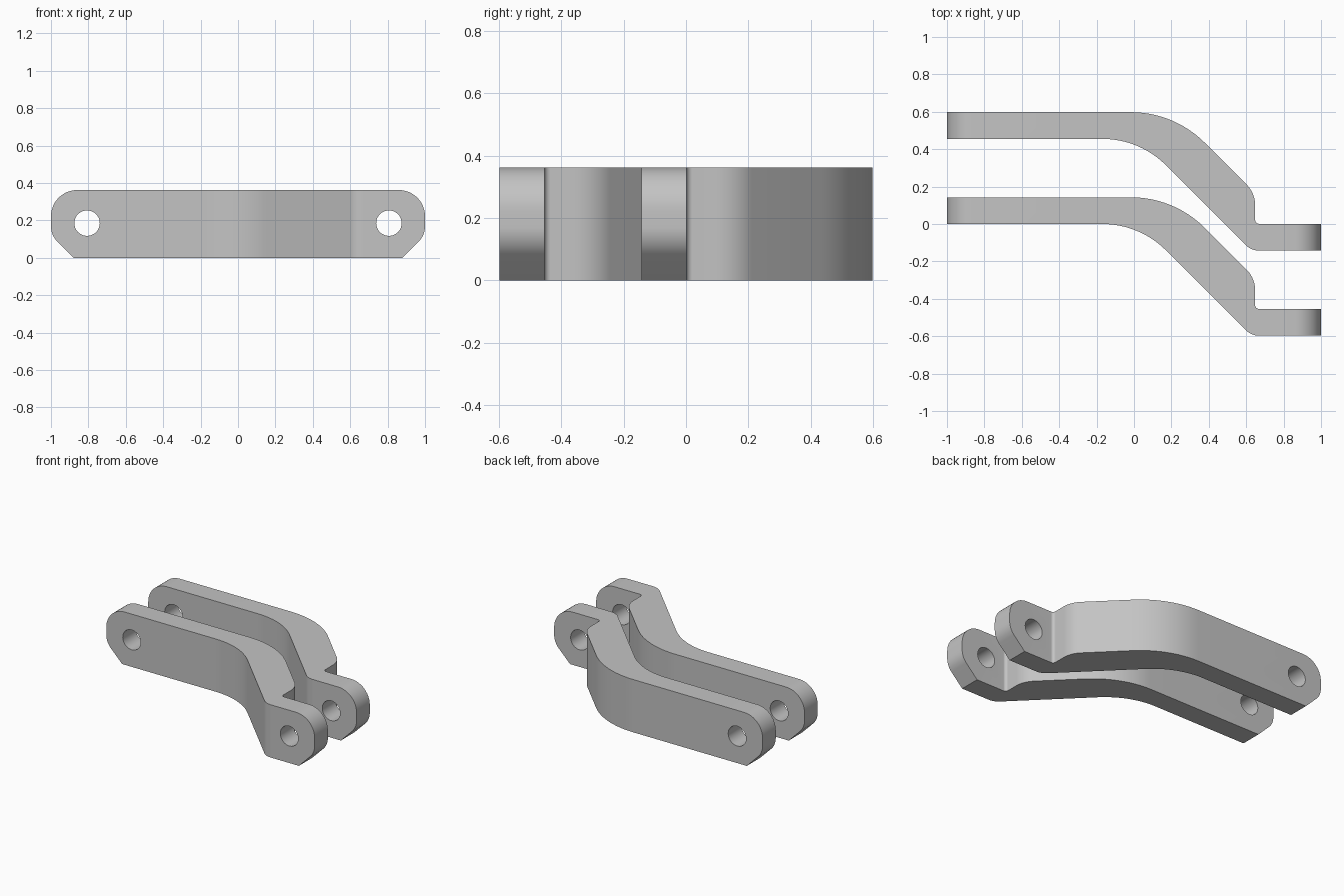
import bpy, bmesh, math
from mathutils import Vector, Matrix

cube = bpy.data.objects.get("Cube")
if cube:
    bpy.data.objects.remove(cube, do_unlink=True)

steel = bpy.data.materials.new("grey_metal")
steel.use_nodes = True
steel.diffuse_color = (0.55, 0.55, 0.55, 1)
steel.node_tree.nodes["Principled BSDF"].inputs["Base Color"].default_value = (0.55, 0.55, 0.55, 1)

HEIGHT, THICK, GAP, DROP = 0.362, 0.143, 0.455, -0.597


def rounded(corners, steps=12):
    """Round each (x, y, radius) corner of a closed outline with a tangent arc."""
    out = []
    for i, (x, y, r) in enumerate(corners):
        p = Vector((x, y))
        if not r:
            out.append(p)
            continue
        a = (Vector(corners[i - 1][:2]) - p).normalized()
        b = (Vector(corners[(i + 1) % len(corners)][:2]) - p).normalized()
        half = a.angle(b) / 2
        centre = p + (a + b).normalized() * r / math.sin(half)
        start = p + a * r / math.tan(half) - centre
        sweep = math.pi - 2 * half
        turn = -sweep if a.x * b.y - a.y * b.x > 0 else sweep
        for k in range(steps + 1):
            out.append(centre + Matrix.Rotation(turn * k / steps, 2) @ start)
    return out


def prism(name, outline, to_3d, depth):
    """Extrude a flat outline along the given vector."""
    bm = bmesh.new()
    face = bm.faces.new([bm.verts.new(to_3d(p)) for p in outline])
    ext = bmesh.ops.extrude_face_region(bm, geom=[face])
    moved = [g for g in ext["geom"] if isinstance(g, bmesh.types.BMVert)]
    bmesh.ops.translate(bm, verts=moved, vec=depth)
    bmesh.ops.recalc_face_normals(bm, faces=bm.faces)
    return finish(bm, name)


def finish(bm, name):
    mesh = bpy.data.meshes.new(name)
    bm.to_mesh(mesh)
    bm.free()
    obj = bpy.data.objects.new(name, mesh)
    bpy.context.collection.objects.link(obj)
    return obj


# Offset bar seen from above, over-long so the side outline trims it
back_step = DROP + THICK
bar = prism("front_bracket", rounded([
    (-1.1, 0, 0), (-1.1, THICK, 0), (0.215, THICK, 0.56),
    (0.648, THICK + 0.215 - 0.648, 0.16), (0.648, back_step, 0.02),
    (1.1, back_step, 0), (1.1, DROP, 0), (0.03 - DROP, DROP, 0.1), (0.03, 0, 0.48),
]), lambda p: (p.x, p.y, -0.1), (0, 0, 0.6))
bar.data.materials.append(steel)

# Side outline: rounded upper ends, chamfered lower ends
half_side = [(0.88, 0, 0), (1, 0.12, 0.12), (1, HEIGHT, 0.14)]
side = prism("side_trim", rounded(half_side + [(-x, z, r) for x, z, r in reversed(half_side)]),
             lambda p: (p.x, -1, p.y), (0, 2, 0))

# Bolt holes at both ends
bm = bmesh.new()
for x in (-0.807, 0.807):
    bmesh.ops.create_cone(bm, cap_ends=True, segments=40, radius1=0.068, radius2=0.068, depth=2,
                          matrix=Matrix.Translation((x, 0, 0.185)) @ Matrix.Rotation(math.pi / 2, 4, "X"))
holes = finish(bm, "bolt_holes")

for cutter, operation in ((side, "INTERSECT"), (holes, "DIFFERENCE")):
    mod = bar.modifiers.new(cutter.name, "BOOLEAN")
    mod.object, mod.operation, mod.solver = cutter, operation, "EXACT"
    cutter.hide_render = True

# Bake the cuts, then drop the cutters
shaped = bpy.data.meshes.new_from_object(bar.evaluated_get(bpy.context.evaluated_depsgraph_get()))
bar.modifiers.clear()
bar.data = shaped
for cutter in (side, holes):
    bpy.data.objects.remove(cutter, do_unlink=True)
shaped.materials.clear()
shaped.materials.append(steel)
shaped.shade_smooth()
shaped.set_sharp_from_angle(angle=math.radians(30))

# Matching second bracket behind the first
rear = bar.copy()
rear.name = "rear_bracket"
rear.location.y = GAP
bpy.context.collection.objects.link(rear)
